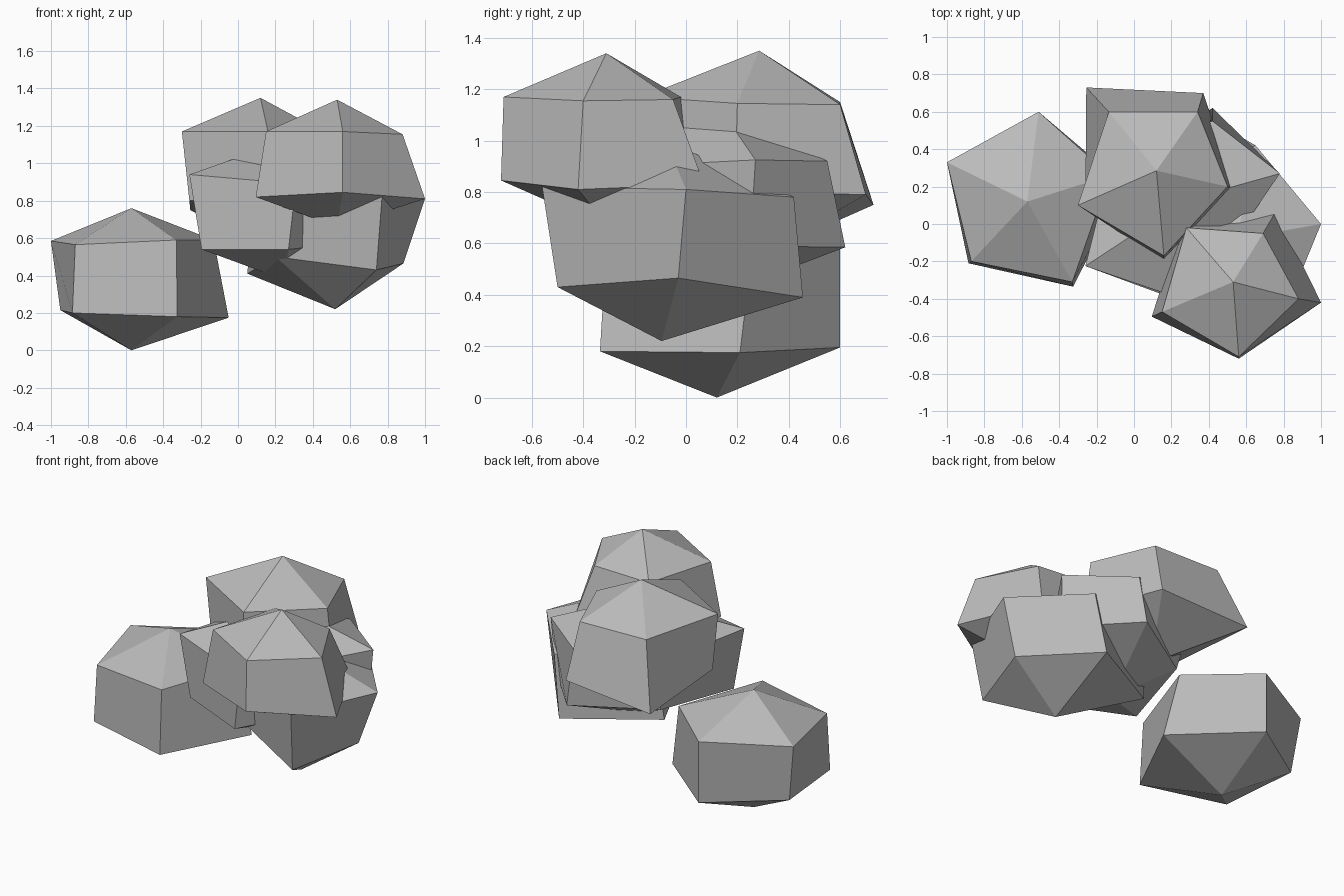
import bpy
import bmesh

# Remove the default object
default_object = bpy.data.objects.get("Cube")
if default_object:
    bpy.data.objects.remove(default_object, do_unlink=True)


def make_material(name, color):
    material = bpy.data.materials.new(name)
    material.use_nodes = True
    material.diffuse_color = color
    material.node_tree.nodes["Principled BSDF"].inputs["Base Color"].default_value = color
    return material


stone = make_material("stone grey", (0.5, 0.5, 0.5, 1))


def make_rock(name, top, bottom, upper, lower):
    """Faceted boulder: a top and a bottom point joined by two rings of corners."""
    bm = bmesh.new()
    top_vert, bottom_vert = bm.verts.new(top), bm.verts.new(bottom)
    upper_ring = [bm.verts.new(corner) for corner in upper]
    lower_ring = [bm.verts.new(corner) for corner in lower]
    count = len(upper_ring)
    for i in range(count):
        j = (i + 1) % count
        bm.faces.new((top_vert, upper_ring[i], upper_ring[j]))
        bm.faces.new((upper_ring[i], lower_ring[i], lower_ring[j], upper_ring[j]))
        bm.faces.new((bottom_vert, lower_ring[j], lower_ring[i]))
    bmesh.ops.recalc_face_normals(bm, faces=bm.faces[:])
    mesh = bpy.data.meshes.new(name)
    bm.to_mesh(mesh)
    bm.free()
    mesh.materials.append(stone)
    rock = bpy.data.objects.new(name, mesh)
    bpy.context.scene.collection.objects.link(rock)
    return rock


# Low boulder standing apart on the right
make_rock(
    "ground_boulder", top=(-.57, .12, .76), bottom=(-.57, .12, 0),
    upper=[(-.13, .26, .59), (-.51, .6, .59), (-1, .33, .585),
           (-.87, -.2, .565), (-.33, -.31, .59)],
    lower=[(-.05, .21, .175), (-.51, .6, .195), (-.95, .3, .215),
           (-.885, -.21, .2), (-.325, -.335, .18)])

# High boulder at the front left
make_rock(
    "front_boulder", top=(.53, -.31, 1.34), bottom=(.53, -.3, .66),
    upper=[(.69, -.05, 1.16), (.28, -.02, 1.17), (.15, -.47, 1.17),
           (.56, -.71, 1.17), (.88, -.4, 1.155)],
    lower=[(.76, .07, .83), (.26, .02, .83), (.095, -.495, .82),
           (.56, -.72, .845), (1, -.42, .81)])

# High boulder at the back
make_rock(
    "back_boulder", top=(.12, .285, 1.35), bottom=(.12, .3, .56),
    upper=[(.5, .2, 1.145), (.34, .6, 1.14), (-.135, .6, 1.15),
           (-.3, .1, 1.17), (.16, -.17, 1.17)],
    lower=[(.545, .19, .8), (.37, .7, .79), (-.255, .73, .75),
           (-.26, .1, .8), (.16, -.2, .8)])

# Wide boulder holding the pile together
make_rock(
    "middle_boulder", top=(.28, .13, 1.13), bottom=(.24, .08, .38),
    upper=[(.78, .27, .925), (.42, .55, .92), (-.1, .42, .92),
           (-.26, -.225, .94), (.31, -.42, .89)],
    lower=[(.76, .25, .59), (.42, .62, .585), (-.05, .33, .57),
           (-.195, -.21, .54), (.27, -.42, .54)])

# Lower boulder on the left
make_rock(
    "lower_boulder", top=(.55, -.08, 1), bottom=(.52, -.095, .22),
    upper=[(1, 0, .81), (.65, .42, .78), (.08, .2, .8),
           (.2, -.28, .83), (.77, -.56, .82)],
    lower=[(.885, -.03, .465), (.59, .455, .39), (.05, .15, .41),
           (.2, -.24, .5), (.74, -.5, .43)])
